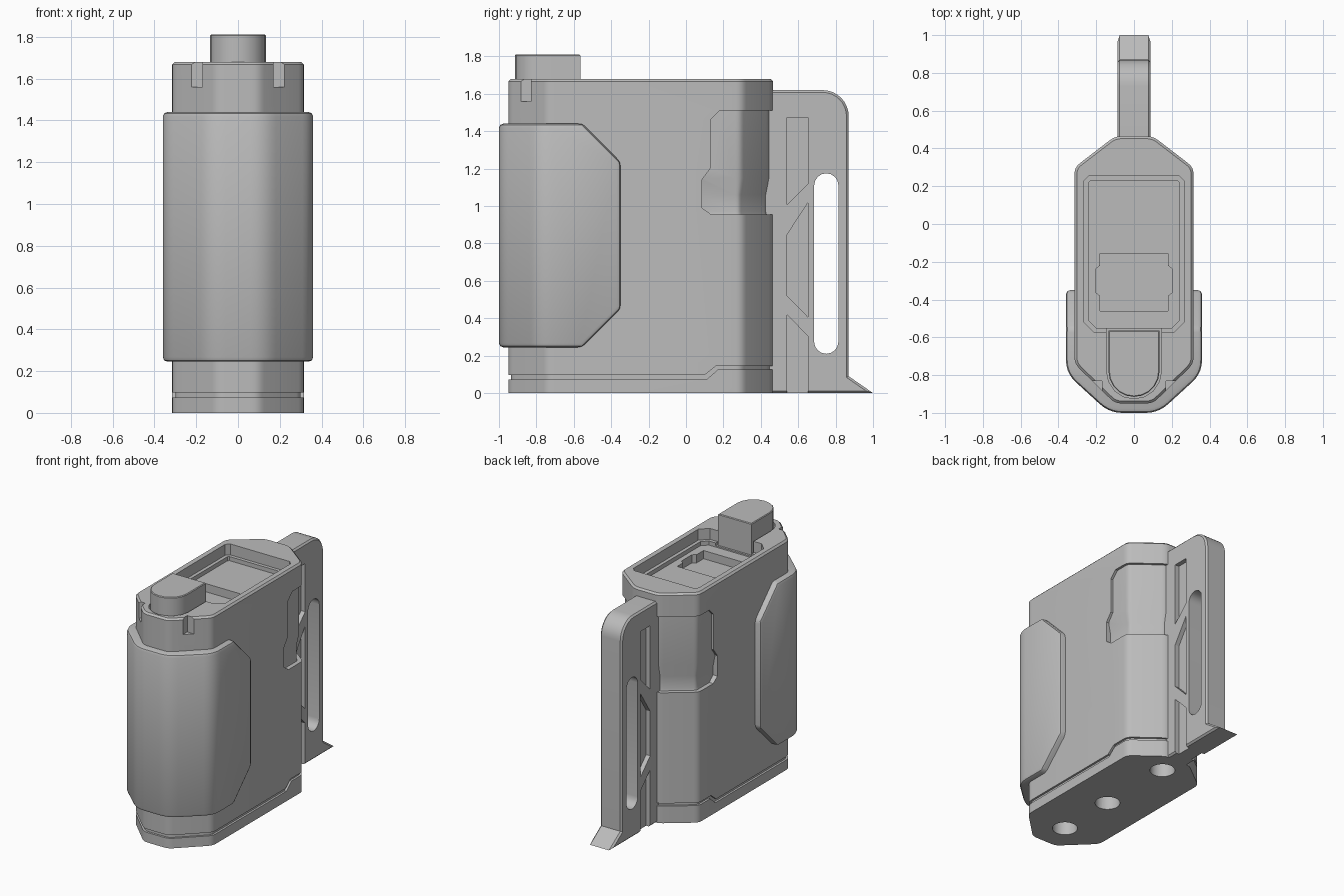
import bpy, bmesh
from math import sin, cos, pi
from mathutils import Vector

cube = bpy.data.objects.get("Cube")
if cube:
    bpy.data.objects.remove(cube, do_unlink=True)

grey = bpy.data.materials.new("plain_grey")
grey.use_nodes = True
grey.diffuse_color = (0.5, 0.5, 0.5, 1)
bsdf = next(n for n in grey.node_tree.nodes if n.type == 'BSDF_PRINCIPLED')
bsdf.inputs["Base Color"].default_value = (0.5, 0.5, 0.5, 1)


def inset(pts, d):
    """Move every side of a counter-clockwise outline inward by d."""
    pts = [Vector(p) for p in pts]
    out = []
    for i, p in enumerate(pts):
        a = (p - pts[i - 1]).normalized()
        b = (pts[(i + 1) % len(pts)] - p).normalized()
        na, nb = Vector((-a.y, a.x)), Vector((-b.y, b.x))
        out.append(p + (na + nb) * d / (1 + na.dot(nb)))
    return out


def rounded(pts, r, n=4):
    """Replace each corner with a soft curve."""
    pts = [Vector(p) for p in pts]
    out = []
    for i, p in enumerate(pts):
        a = p + (pts[i - 1] - p).normalized() * r
        b = p + (pts[(i + 1) % len(pts)] - p).normalized() * r
        for k in range(n + 1):
            t = k / n
            out.append(a * (1 - t) ** 2 + p * 2 * t * (1 - t) + b * t * t)
    return out


def arc(cx, cy, r, start, end, n=8):
    angles = [(start + (end - start) * k / n) * pi for k in range(n + 1)]
    return [(cx + r * cos(a), cy + r * sin(a)) for a in angles]


def rect(x0, x1, y0, y1):
    return [(x0, y0), (x1, y0), (x1, y1), (x0, y1)]


def mirrored(half):
    """Complete an outline from its right half, listed front to back."""
    return half + [(-x, y) for x, y in reversed(half)]


def loft(name, pts, levels, axis='Z'):
    """Stack inset copies of an outline along an axis: levels are (position, inset)."""
    bm = bmesh.new()
    rings = []
    for pos, d in levels:
        ring = inset(pts, d) if d else [Vector(p) for p in pts]
        rings.append([bm.verts.new((p.x, p.y, pos) if axis == 'Z' else (pos, p.x, p.y))
                      for p in ring])
    for low, high in zip(rings, rings[1:]):
        for i in range(len(low)):
            j = (i + 1) % len(low)
            bm.faces.new((low[i], low[j], high[j], high[i]))
    bm.faces.new(rings[0])
    bm.faces.new(rings[-1])
    bmesh.ops.recalc_face_normals(bm, faces=bm.faces[:])
    mesh = bpy.data.meshes.new(name)
    bm.to_mesh(mesh)
    bm.free()
    mesh.materials.append(grey)
    obj = bpy.data.objects.new(name, mesh)
    bpy.context.collection.objects.link(obj)
    return obj


def activate(obj):
    bpy.ops.object.select_all(action='DESELECT')
    obj.select_set(True)
    bpy.context.view_layer.objects.active = obj


def combine(obj, other, operation='DIFFERENCE'):
    mod = obj.modifiers.new("combine", 'BOOLEAN')
    mod.operation, mod.solver, mod.object = operation, 'EXACT', other
    activate(obj)
    bpy.ops.object.modifier_apply(modifier=mod.name)
    bpy.data.objects.remove(other, do_unlink=True)


def cut(obj, pts, start, end, axis='Z'):
    combine(obj, loft("cutter", pts, [(start, 0), (end, 0)], axis))


# Main body, with a chamfered top rim
half_plan = [(.10, -.95), (.315, -.74), (.315, .30), (.10, .465)]
plan = rounded(mirrored(half_plan), .035)
body = loft("body", plan, [(0, 0), (1.667, 0), (1.68, .013)])

# Finger recess at the rear of both sides
recess = [(.6, .955), (.6, 1.51), (.18, 1.51), (.13, 1.46), (.13, 1.2),
          (.085, 1.14), (.085, .99), (.135, .955)]
cut(body, recess, -.6, .6, 'X')

# Stepped seam around the base
seam = [(-1.2, .073), (.11, .073), (.17, .125), (.6, .125),
        (.6, .145), (.16, .145), (.10, .097), (-1.2, .097)]
cut(body, seam, -.6, .6, 'X')

# Inner core fills the recess and seam back to a shallow depth
core = loft("core", plan, [(.03, .015), (.9, .018), (.97, .035), (1.06, .035),
                           (1.15, .018), (1.64, .018)])
combine(body, core, 'UNION')

# Open tray in the top, then its lower floor and stepped pocket
tray = mirrored([(.21, -.575), (.265, -.52), (.265, .23), (.24, .255)])
cut(body, tray, 1.6, 1.9)
cut(body, inset(tray, .025), 1.57, 1.9)
cut(body, mirrored([(.18, -.46), (.18, -.38), (.205, -.36), (.205, -.24),
                    (.18, -.22), (.18, -.155)]), 1.51, 1.9)

# Seat for the cap, and notches across the front corners
cut(body, [(.145, -.5), (-.145, -.5)] + arc(0, -.78, .145, 1, 2), 1.58, 1.9)
for side in (-1, 1):
    cut(body, rect(*sorted((side * .17, side * .5)), -.89, -.83), 1.56, 1.9)

# Round sockets underneath
for y in (-.73, -.28, .30):
    cut(body, arc(0, y, .085, 0, 2, 32)[:-1], -.1, .15)

# Wrap-around front sleeve
sleeve_plan = rounded(mirrored([(.13, -1), (.36, -.79), (.36, -.2)]), .07, 5)
sleeve = loft("front_sleeve", sleeve_plan, [(.245, 0), (1.44, 0)])
sleeve_side = [(-1.2, .1), (-1.2, 1.6), (-.71, 1.6), (-.35, 1.235),
               (-.35, .45), (-.70, .1)]
combine(sleeve, loft("sleeve_side", sleeve_side, [(-.6, 0), (.6, 0)], 'X'), 'INTERSECT')
bevel = sleeve.modifiers.new("edge_chamfer", 'BEVEL')
bevel.width, bevel.segments = .022, 2
bevel.limit_method, bevel.angle_limit = 'ANGLE', .6
bevel.use_clamp_overlap = False
activate(sleeve)
bpy.ops.object.modifier_apply(modifier=bevel.name)

# Cap with a rounded front
cap = loft("cap", [(.135, -.565), (-.135, -.565)] + arc(0, -.78, .135, 1, 2, 10),
           [(1.5, 0), (1.805, 0), (1.81, .005)])

# Rear handle with a pointed foot
grip = ([(.4, 0), (1, 0), (.87, .09)] + arc(.73, 1.48, .14, 0, .5)
        + [(.4, 1.62)])
handle = loft("rear_handle", grip, [(-.088, .012), (-.076, 0), (.076, 0), (.088, .012)], 'X')
cut(handle, arc(.75, 1.11, .065, 0, 1) + arc(.75, .275, .065, 1, 2), -.3, .3, 'X')

# Shallow panels on both faces of the handle
panels = [[(.54, 1.007), (.652, 1.12), (.652, 1.473), (.54, 1.473)],
          [(.54, .52), (.652, .407), (.652, 1.018), (.54, .846)],
          [(.54, -.1), (.652, -.1), (.652, .305), (.54, .418)]]
for side in (-1, 1):
    for panel in panels:
        cut(handle, panel, side * .055, side * .3, 'X')

for part in (body, sleeve, cap, handle):
    activate(part)
    bpy.ops.object.shade_smooth_by_angle(angle=.5)
